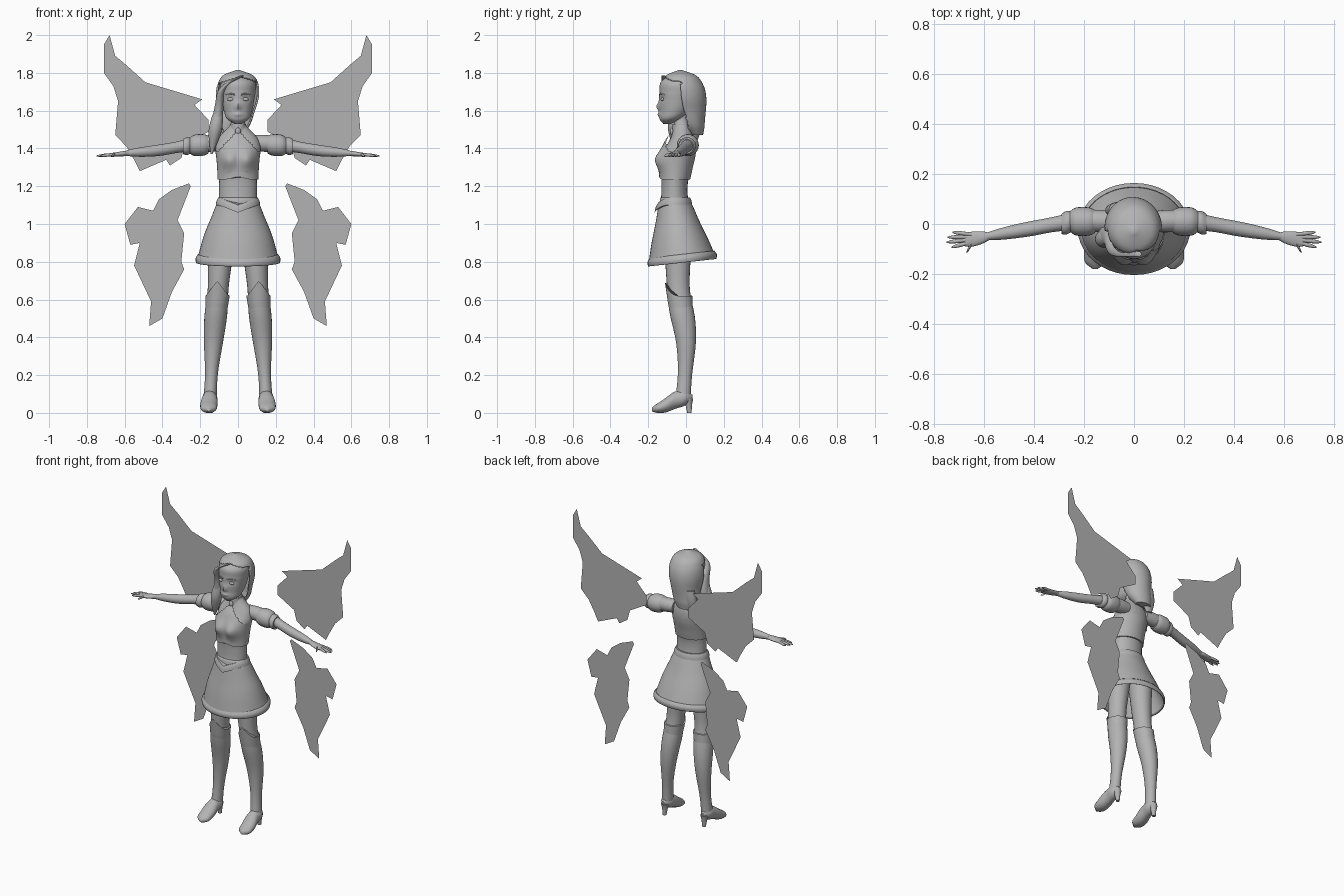
import bpy, bmesh, math
from mathutils import Vector

cube = bpy.data.objects.get("Cube")
if cube:
    bpy.data.objects.remove(cube)

grey = bpy.data.materials.new("plain grey")
grey.use_nodes = True
colour = (0.45, 0.45, 0.45, 1)
grey.diffuse_color = colour
grey.node_tree.nodes["Principled BSDF"].inputs["Base Color"].default_value = colour
SIDES = ((1, "left"), (-1, "right"))


def finish(name, bm, smooth=True):
    bmesh.ops.recalc_face_normals(bm, faces=bm.faces)
    mesh = bpy.data.meshes.new(name)
    bm.to_mesh(mesh)
    bm.free()
    mesh.materials.append(grey)
    obj = bpy.data.objects.new(name, mesh)
    bpy.context.collection.objects.link(obj)
    if smooth:
        bpy.ops.object.select_all(action="DESELECT")
        obj.select_set(True)
        bpy.context.view_layer.objects.active = obj
        bpy.ops.object.shade_smooth_by_angle(angle=math.radians(50))
    return obj


def sample(values, t):
    """Smooth curve through evenly spaced values, read at t from start to end."""
    last = len(values) - 1
    i = min(int(t * last), last - 1)
    f = t * last - i
    before, start, end, after = (values[min(max(k, 0), last)] for k in range(i - 1, i + 3))
    leave, arrive = (end - before) / 2, (after - start) / 2
    blend = f * f * (3 - 2 * f)
    return (start * (1 - blend) + end * blend
            + leave * (f * (1 - f) ** 2) - arrive * (f * f * (1 - f)))


def loft(name, path, width, depth=None, axis="Z", side=1, warp=None, cut=None,
         caps=True, sectors=24, rings=16, thickness=0):
    """Skin elliptical sections of changing width and depth along a path."""
    bm = bmesh.new()
    points = [Vector(p) for p in path]
    loops = []
    for r in range(rings + 1):
        t = r / rings
        centre, a, b = sample(points, t), sample(width, t), sample(depth or width, t)
        loop = []
        for k in range(sectors):
            angle = math.tau * k / sectors
            u, v = a * math.cos(angle), b * math.sin(angle)
            p = centre + Vector({"Z": (u, v, 0), "X": (0, u, v), "Y": (u, 0, v)}[axis])
            if warp:
                p = warp(p)
            loop.append(bm.verts.new((p.x * side, p.y, p.z)))
        loops.append(loop)
    for low, high in zip(loops, loops[1:]):
        for k in range(sectors):
            bm.faces.new((low[k - 1], low[k], high[k], high[k - 1]))
    if caps:
        bm.faces.new(loops[0])
        bm.faces.new(loops[-1])
    if cut:
        doomed = [f for f in bm.faces if cut(f.calc_center_median())]
        bmesh.ops.delete(bm, geom=doomed, context="FACES")
    obj = finish(name, bm)
    if thickness:
        obj.modifiers.new("thickness", "SOLIDIFY").thickness = thickness
    return obj


def ball(name, location, size):
    bm = bmesh.new()
    bmesh.ops.create_uvsphere(bm, u_segments=20, v_segments=12, radius=1)
    bmesh.ops.scale(bm, vec=size, verts=bm.verts)
    bmesh.ops.translate(bm, vec=location, verts=bm.verts)
    return finish(name, bm)


def bump(value, centre, spread):
    return math.exp(-((value - centre) / spread) ** 2)


# Torso and neck, with the bust pushed out of the front
def bust(p):
    if p.y < -0.06:
        p.y -= 0.03 * bump(abs(p.x), 0.05, 0.045) * bump(p.z, 1.34, 0.05)
    return p


loft("torso", [(0, -.06, 1.1), (0, -.06, 1.22), (0, -.045, 1.34), (0, -.02, 1.46), (0, -.03, 1.58)],
     [.1, .1, .1, .105, .11, .12, .1, .04, .035], [.08, .07, .07, .08, .09, .08, .06, .04, .04],
     warp=bust, rings=32)


# Fitted halter top: notched hem, bare back and shoulders
def notched_hem(p):
    p = bust(p)
    if p.z < 1.27 and p.y < -0.06:
        p.z += 0.015 * bump(p.x, 0, 0.04)
    return p


def bare_skin(c):
    return c.z > 1.39 and (c.y > -0.04 or abs(c.x) > 1.495 - c.z)


loft("halter_top", [(0, -.06, 1.235), (0, -.045, 1.36), (0, -.02, 1.485)],
     [.108, .11, .116, .124, .085], [.082, .088, .095, .085, .06],
     warp=notched_hem, cut=bare_skin, sectors=64, rings=40)
loft("collar", [(0, -.022, 1.485), (0, -.025, 1.53)], [.048, .042], [.05, .046])
ball("collar_gem", (0, -.075, 1.49), (.015, .01, .02))


# Skirt, hanging lower in front, with a raised hem band and a pointed belt
def hang(p):
    p.z += 0.11 * (p.y + 0.02) * min(max((1.1 - p.z) * 4, 0), 1)
    return p


def belt_point(p):
    if p.y < -0.06:
        drop = 0.04 * max(0, 1 - abs(p.x) / 0.1)
        p.z -= drop
        p.y -= drop / 3
    return p


loft("skirt", [(0, -.06, 1.14), (0, -.04, .97), (0, -.02, .8)],
     [.1, .13, .17, .2, .22], [.075, .1, .13, .16, .18],
     warp=hang, caps=False, sectors=40, thickness=.005)
loft("skirt_hem", [(0, -.02, .84), (0, -.02, .795)], [.212, .225, .222], [.17, .184, .18],
     warp=hang, caps=False, sectors=40, rings=6, thickness=.005)
loft("belt", [(0, -.06, 1.1), (0, -.06, 1.14)], [.118, .114, .104], [.093, .09, .082],
     warp=belt_point, sectors=40, rings=6)


# Head with nose, lips and eye sockets
def features(p):
    if p.y < -0.08:
        p.y -= 0.016 * bump(p.x, 0, 0.012) * bump(p.z, 1.62, 0.02)
        p.y -= 0.01 * bump(p.x, 0, 0.02) * bump(p.z, 1.58, 0.01)
        p.y += 0.01 * bump(abs(p.x), 0.04, 0.02) * bump(p.z, 1.665, 0.015)
    return p


loft("head", [(0, -.1, 1.53), (0, -.06, 1.6), (0, -.04, 1.7), (0, -.03, 1.79)],
     [.02, .06, .075, .085, .093, .09, .04], [.02, .06, .08, .095, .1, .1, .05],
     warp=features, sectors=40, rings=40)
for side, label in SIDES:
    ball(label + "_eye", (.037 * side, -.124, 1.66), (.02, .01, .01))
    loft(label + "_eyebrow", [(.015, -.14, 1.685), (.04, -.134, 1.69), (.065, -.115, 1.685)],
         [.004, .002], axis="X", side=side, sectors=8)


# Hair shell, opened over the face, plus a swept fringe and loose locks
def over_face(c):
    edge = -0.025 + max(0, 1.66 - c.z) / 4
    return c.y < edge and c.z < 1.785 - abs(c.x - 0.015) / 3


loft("hair", [(0, -.03, 1.815), (0, -.02, 1.74), (-.01, 0, 1.6), (-.03, .055, 1.47)],
     [.01, .08, .108, .114, .1, .085, .055], [.01, .08, .11, .12, .105, .07, .035],
     cut=over_face, sectors=64, rings=48, thickness=.01)
loft("right_fringe", [(.02, -.12, 1.785), (-.08, -.105, 1.72), (-.1, -.06, 1.62), (-.115, -.05, 1.5)],
     [.01, .02, .03], [.01, .03, .04])
loft("front_lock", [(-.1, -.06, 1.62), (-.12, -.06, 1.5), (-.14, -.05, 1.37)], [.02, .035, .005])
loft("nape_lock", [(-.05, .06, 1.6), (-.08, .05, 1.44)], [.05, .05, .02], [.03, .03, .01])

# Arms, puffed sleeves and hands with fanned fingers
FINGERS = {"little_finger": .725, "ring_finger": .745, "middle_finger": .75, "index_finger": .73, "thumb": .67}
for side, label in SIDES:
    loft(label + "_arm", [(.07, .01, 1.43), (.24, .01, 1.42), (.42, -.02, 1.39), (.59, -.05, 1.375)],
         [.04, .045, .036, .03, .03, .025, .015], axis="X", side=side)
    loft(label + "_sleeve", [(.155, .01, 1.42), (.255, .01, 1.415)], [.045, .055, .058, .055, .042],
         axis="X", side=side)
    loft(label + "_sleeve_cuff", [(.25, .01, 1.415), (.29, 0, 1.41)], [.04, .047, .04],
         axis="X", side=side, rings=8)
    loft(label + "_palm", [(.58, -.05, 1.375), (.675, -.065, 1.365)],
         [.015, .025, .03, .025], [.015, .01], axis="X", side=side)
    for i, (finger, reach) in enumerate(FINGERS.items()):
        root = Vector((.65, -.042 - i / 100, 1.37))
        tip = Vector((reach, -.033 - i / 50, 1.36))
        loft(label + "_" + finger, [root, tip], [.008, .008, .008, .003],
             axis="X", side=side, sectors=10, rings=8)


# Legs, pointed boot cuffs, shoes and heels
def cuff_point(p):
    if p.y < -0.03 and p.z > 0.58:
        rise = 0.08 * max(0, 1 - abs(p.x - 0.11) / 0.06) * min((p.z - 0.58) * 25, 1)
        p.z += rise
        p.y -= rise / 8
    return p


for side, label in SIDES:
    loft(label + "_leg", [(.085, -.04, .95), (.105, -.04, .66), (.13, 0, .37), (.148, -.015, .08)],
         [.075, .065, .055, .06, .05, .034, .035], [.08, .068, .06, .065, .052, .038, .04],
         side=side, rings=24)
    loft(label + "_boot_cuff", [(.115, -.025, .54), (.108, -.035, .62)], [.058, .064], [.062, .068],
         side=side, warp=cuff_point, sectors=40)
    loft(label + "_shoe", [(.148, .035, .085), (.15, -.05, .07), (.155, -.12, .035), (.155, -.18, .018)],
         [.01, .037, .04, .045, .045, .04, .01], [.01, .04, .046, .043, .035, .024, .01],
         axis="Y", side=side, rings=24)
    loft(label + "_heel", [(.148, .012, .075), (.148, .018, 0)], [.027, .017, .012], side=side, sectors=14)

# Wings: flat jagged sheets well behind the back
WINGS = {
    "upper": [(.68, 2), (.71, 1.95), (.71, 1.8), (.66, 1.73), (.635, 1.65), (.65, 1.47), (.59, 1.41), (.55, 1.34),
              (.52, 1.28), (.38, 1.34), (.36, 1.31), (.3, 1.35), (.28, 1.42), (.155, 1.49), (.155, 1.55),
              (.23, 1.63), (.19, 1.66), (.49, 1.75), (.59, 1.84), (.65, 1.89)],
    "lower": [(.25, 1.2), (.32, 1.02), (.285, .95), (.3, .8), (.285, .76), (.35, .64), (.4, .5), (.47, .46),
              (.46, .59), (.55, .78), (.52, .9), (.57, .89), (.6, 1), (.53, 1.09), (.45, 1.07), (.42, 1.13),
              (.35, 1.18), (.26, 1.215)],
}
for side, label in SIDES:
    for part, outline in WINGS.items():
        bm = bmesh.new()
        bm.faces.new([bm.verts.new((x * side, .2, z)) for x, z in outline])
        finish(f"{label}_{part}_wing", bm, smooth=False)
